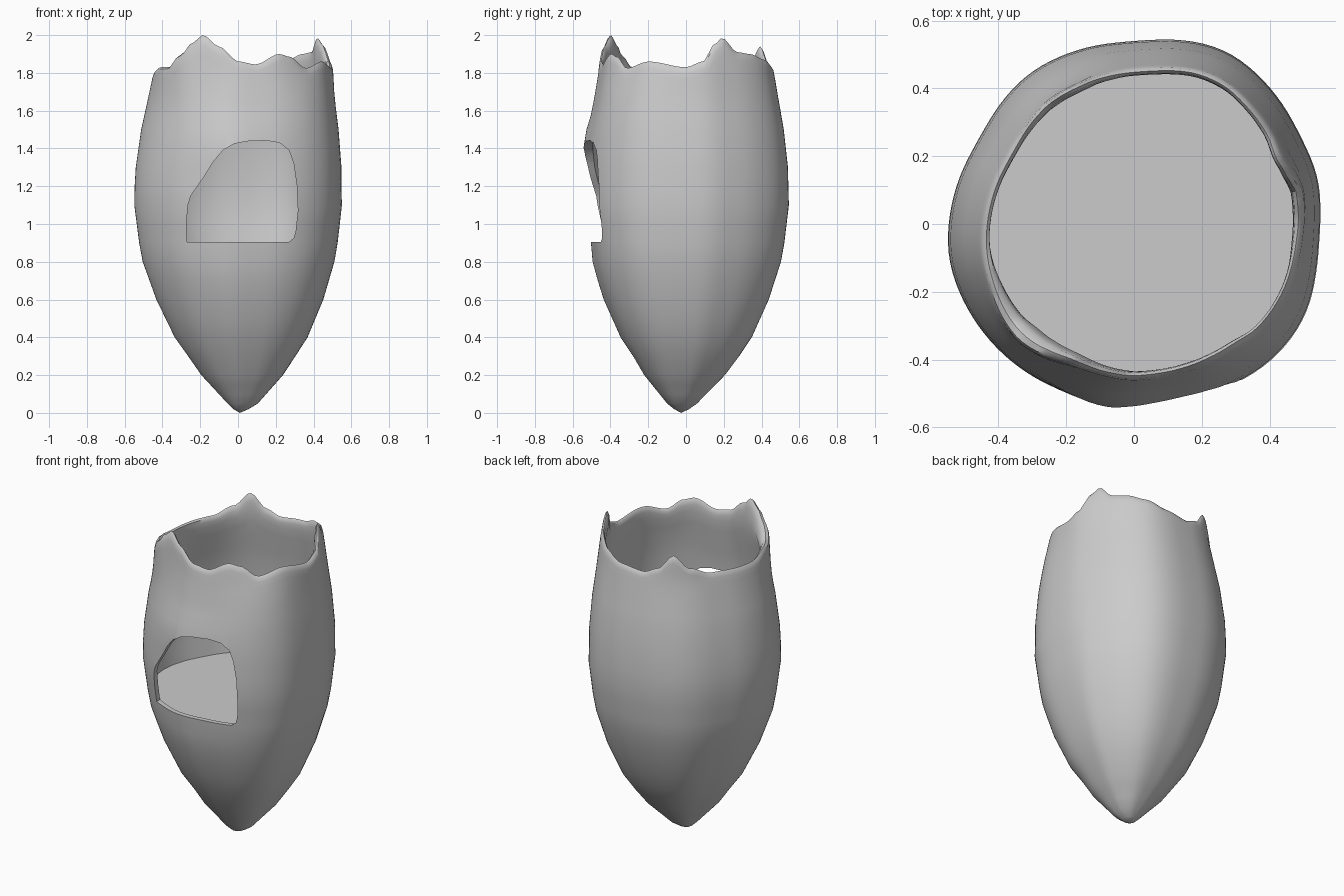
import bpy, bmesh, math

if "Cube" in bpy.data.objects:
    bpy.data.objects.remove(bpy.data.objects["Cube"], do_unlink=True)

SEGMENTS = 120
FLOOR = 0.9
WALL = 0.03

# Outer radius by height
PROFILE = [(0, 0), (.02, .04), (.05, .08), (.2, .215), (.4, .35), (.6, .44), (.8, .505), (.9, .523),
           (1.1, .547), (1.3, .542), (1.5, .52), (1.7, .485), (1.8, .468), (1.9, .46), (2, .455)]
# Sideways drift of the centre by height
DRIFT = [(0, .01), (.05, .025), (.3, .02), (.8, .003), (1.2, 0), (1.5, .01), (1.8, .025), (2, .01)]
# Unevenness of the plan outline by angle in degrees
OUTLINE = [(0, .55), (15, .563), (26, .555), (57, .58), (65, .58), (90, .54), (125, .545), (151, .523),
           (190, .56), (201, .557), (226, .548), (246, .54), (260, .55), (281, .535), (302, .56),
           (316, .575), (331, .577), (350, .552), (360, .55)]
# Ragged rim height by angle in degrees
RIM = [(0, 1.83), (11, 1.86), (19, 1.95), (25, 1.985), (36, 1.91), (46, 1.9), (60, 1.87), (75, 1.83),
       (95, 1.815), (106, 1.85), (117, 1.94), (130, 1.86), (147, 1.815), (185, 1.805), (205, 1.83),
       (217, 1.83), (228, 1.9), (236, 1.96), (244, 2), (255, 1.94), (268, 1.86), (279, 1.845),
       (297, 1.9), (305, 1.885), (317, 1.825), (335, 1.86), (360, 1.83)]
# Local swellings: angle, angular spread, height, vertical spread, amount
SWELLS = [(265, 30, 1.43, .1, .02), (270, 35, .92, .12, -.015), (222, 22, 1.87, .2, .04),
          (315, 20, 1.87, .15, -.02), (10, 20, 1.85, .12, .012)]
# Doorway outline, x and z
DOOR = [(-.27, .905), (.27, .905), (.295, .925), (.305, .96), (.317, 1.07), (.312, 1.2), (.295, 1.32),
        (.27, 1.39), (.22, 1.43), (.15, 1.442), (.05, 1.438), (-.02, 1.425), (-.08, 1.39),
        (-.13, 1.33), (-.18, 1.25), (-.25, 1.15), (-.265, 1.1), (-.273, 1)]


def sample(table, t, ease=False):
    for (a, u), (b, v) in zip(table, table[1:]):
        if t <= b:
            f = max(0, (t - a) / (b - a))
            if ease:
                f = f * f * (3 - 2 * f)
            return u + (v - u) * f
    return table[-1][1]


def outline(angle):
    spread = range(-6, 7, 3)
    return sum(sample(OUTLINE, (angle + d) % 360) for d in spread) / len(spread) / .55


def swelling(angle, z):
    total = 0
    for centre, width, height, rise, amount in SWELLS:
        turn = (angle - centre + 180) % 360 - 180
        total += amount * math.exp(-(turn / width) ** 2 - ((z - height) / rise) ** 2)
    return total


def point(angle, level, inset):
    # Levels above the shoulder stretch to follow the ragged rim
    z = level
    if level > 1.5:
        z = 1.5 + (level - 1.5) / .5 * (sample(RIM, angle, True) - 1.5)
    swell = swelling(angle, z)
    if swell > 0:
        # Outward swellings thicken the wall, so the inside stays put
        swell *= 1 - inset / WALL
    r = sample(PROFILE, z) * outline(angle) + swell - inset
    a = math.radians(angle)
    return (r * math.cos(a) + sample(DRIFT, z),
            r * math.sin(a) - .025 * max(0, 1 - z / .3), z)


def mesh_object(name, bm):
    bmesh.ops.recalc_face_normals(bm, faces=bm.faces)
    mesh = bpy.data.meshes.new(name)
    bm.to_mesh(mesh)
    bm.free()
    obj = bpy.data.objects.new(name, mesh)
    bpy.context.collection.objects.link(obj)
    return obj


# Shell: outside up to the rim, over it, and down inside to the flat floor
outer = [.02, .05, .1, .15] + [.2 + .1 * i for i in range(18)] + [1.95]
rows = [(z, 0) for z in outer] + [(1.985, .003), (2, .011), (1.985, .02), (1.95, .025)]
rows += [(1.9 - .1 * i, WALL) for i in range(10)] + [(FLOOR, WALL)]

bm = bmesh.new()
rings = [[bm.verts.new(point(i * 360 / SEGMENTS, z, inset)) for i in range(SEGMENTS)]
         for z, inset in rows]
for low, high in zip(rings, rings[1:]):
    for i in range(SEGMENTS):
        j = (i + 1) % SEGMENTS
        bm.faces.new((low[i], low[j], high[j], high[i]))
tip = bm.verts.new((.01, -.025, 0))
for i in range(SEGMENTS):
    bm.faces.new((tip, rings[0][(i + 1) % SEGMENTS], rings[0][i]))
bm.faces.new(rings[-1])
shell = mesh_object("hollow_shell", bm)

# Doorway cut through the front wall
bm = bmesh.new()
front = bm.faces.new([bm.verts.new((x, -.8, z)) for x, z in DOOR])
push = bmesh.ops.extrude_face_region(bm, geom=[front])
bmesh.ops.translate(bm, vec=(0, .6, 0),
                    verts=[v for v in push["geom"] if isinstance(v, bmesh.types.BMVert)])
cutter = mesh_object("doorway_cutter", bm)
cutter.hide_render = True

bpy.ops.object.select_all(action="DESELECT")
bpy.context.view_layer.objects.active = shell
shell.select_set(True)
cut = shell.modifiers.new("doorway", "BOOLEAN")
cut.operation = "DIFFERENCE"
cut.solver = "EXACT"
cut.object = cutter
bpy.ops.object.modifier_apply(modifier=cut.name)
bpy.data.objects.remove(cutter, do_unlink=True)

# Plain grey material
grey = bpy.data.materials.new("plain_grey")
grey.use_nodes = True
colour = (.6, .6, .6, 1)
grey.diffuse_color = colour
grey.node_tree.nodes["Principled BSDF"].inputs["Base Color"].default_value = colour
shell.data.materials.clear()
shell.data.materials.append(grey)

bpy.ops.object.shade_smooth_by_angle(angle=math.radians(40))
